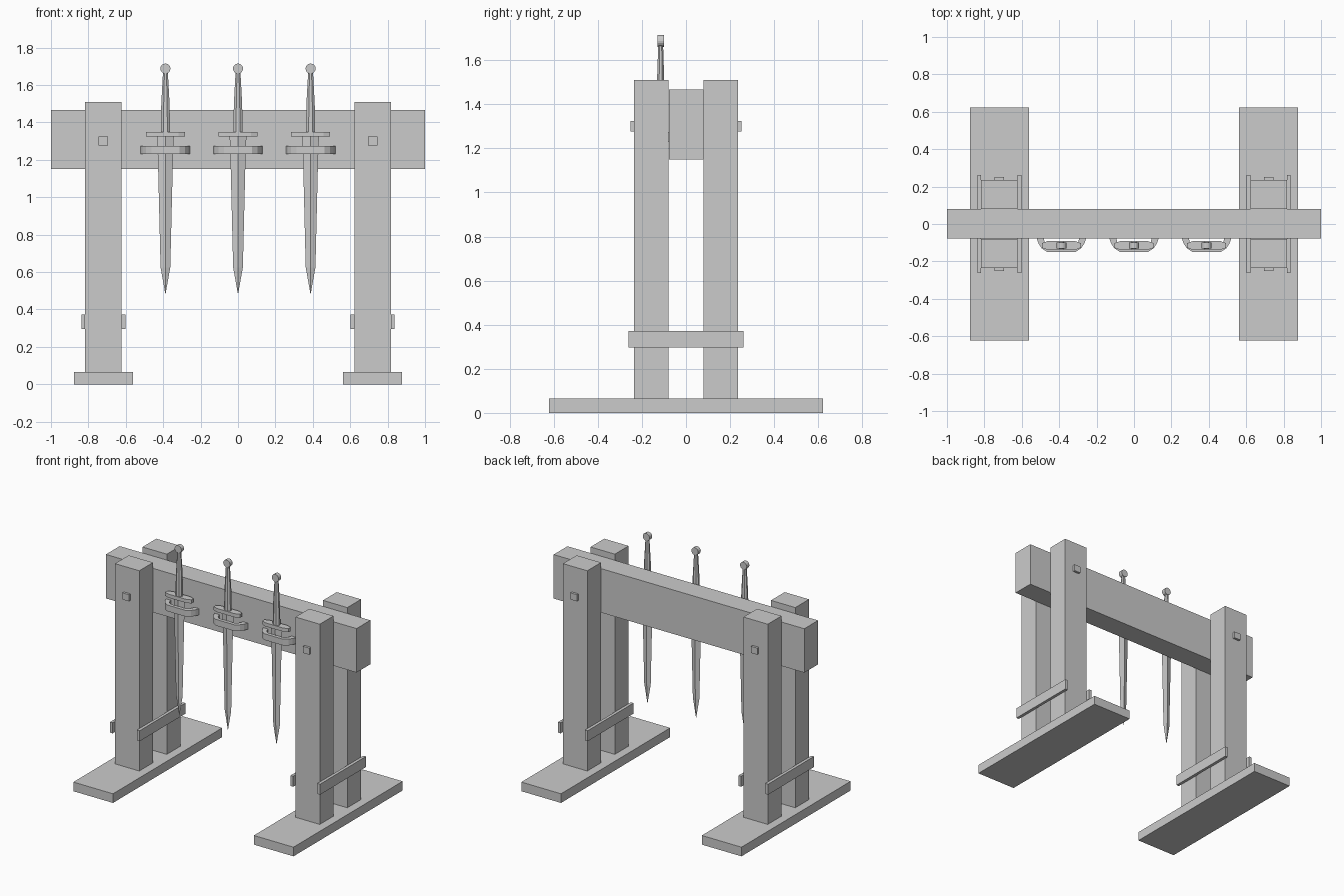
import bpy, math

if "Cube" in bpy.data.objects:
    bpy.data.objects.remove(bpy.data.objects["Cube"])

def mesh(name, verts, faces):
    me = bpy.data.meshes.new(name)
    me.from_pydata(verts, [], faces)
    me.update()
    ob = bpy.data.objects.new(name, me)
    bpy.context.collection.objects.link(ob)
    return ob

def loft(name, rings):
    """Closed solid through rings with equal point counts (counter-clockwise, going up)."""
    n = len(rings[0])
    verts = [p for r in rings for p in r]
    faces = [(k*n + i, k*n + (i+1) % n, (k+1)*n + (i+1) % n, (k+1)*n + i)
             for k in range(len(rings) - 1) for i in range(n)]
    faces += [tuple(reversed(range(n))), tuple(range(len(verts) - n, len(verts)))]
    return mesh(name, verts, faces)

def prism(name, outline, z0, z1):
    return loft(name, [[(x, y, z) for x, y in outline] for z in (z0, z1)])

def box(name, x0, x1, y0, y1, z0, z1):
    return prism(name, [(x0, y0), (x1, y0), (x1, y1), (x0, y1)], z0, z1)

# Crossbeam
box("crossbeam", -1, 1, -0.077, 0.08, 1.15, 1.467)

# End frames: foot, paired posts, low braces and peg heads
for side, cx in (("left", -0.72), ("right", 0.72)):
    box(side + "_foot", cx - 0.158, cx + 0.158, -0.622, 0.622, 0, 0.066)
    for s, end in ((-1, "front"), (1, "back")):
        ya, yb = sorted((s * 0.079, s * 0.235))
        box(f"{side}_{end}_post", cx - 0.097, cx + 0.097, ya, yb, 0.066, 1.51)
        ya, yb = sorted((s * 0.225, s * 0.252))
        box(f"{side}_{end}_peg", cx - 0.025, cx + 0.025, ya, yb, 1.277, 1.325)
        xa, xb = sorted((cx + s * 0.097, cx + s * 0.118))
        box(f"{side}_brace_{end}", xa, xb, -0.262, 0.262, 0.296, 0.372)

# Daggers hung in curved brackets
SY = -0.115

def ellipse(cx, rx, ry, z, n=8):
    return [(cx + rx * math.cos(math.tau * (i + .5) / n),
             SY + ry * math.sin(math.tau * (i + .5) / n), z) for i in range(n)]

def diamond(cx, w, t, z):
    return [(cx + w, SY, z), (cx, SY + t, z), (cx - w, SY, z), (cx, SY - t, z)]

for i, cx in enumerate((-0.388, 0, 0.388), 1):
    # Strap bracket as a faceted U open toward the beam
    half_out = [(0.133, -0.075), (0.122, -0.105), (0.105, -0.13), (0.075, -0.15)]
    half_in = [(0.095, -0.075), (0.09, -0.095), (0.08, -0.112), (0.062, -0.126)]
    outer = [(-x, y) for x, y in half_out] + half_out[::-1]
    inner = [(-x, y) for x, y in half_in] + half_in[::-1]
    prism(f"bracket_{i}", [(cx + x, y) for x, y in outer + inner[::-1]], 1.23, 1.275)
    # Blade with diamond section
    loft(f"blade_{i}", [diamond(cx, w, t, z) for w, t, z in
         ((0.001, 0.001, 0.485), (0.026, 0.009, 0.625), (0.04, 0.014, 1.2), (0.045, 0.015, 1.33))])
    # Guard with tapered ends
    prism(f"guard_{i}", [(cx + x, SY + y) for x, y in
          ((-0.105, -0.012), (-0.07, -0.025), (0.07, -0.025), (0.105, -0.012),
           (0.105, 0.012), (0.07, 0.025), (-0.07, 0.025), (-0.105, 0.012))], 1.324, 1.35)
    # Tapered grip
    loft(f"grip_{i}", [ellipse(cx, rx, ry, z) for rx, ry, z in
         ((0.027, 0.021, 1.35), (0.024, 0.018, 1.5), (0.014, 0.012, 1.67))])
    # Disc pommel
    bpy.ops.mesh.primitive_cylinder_add(vertices=16, radius=0.027, depth=0.03,
        location=(cx, SY, 1.688), rotation=(math.pi / 2, 0, 0))
    bpy.context.object.name = f"pommel_{i}"
